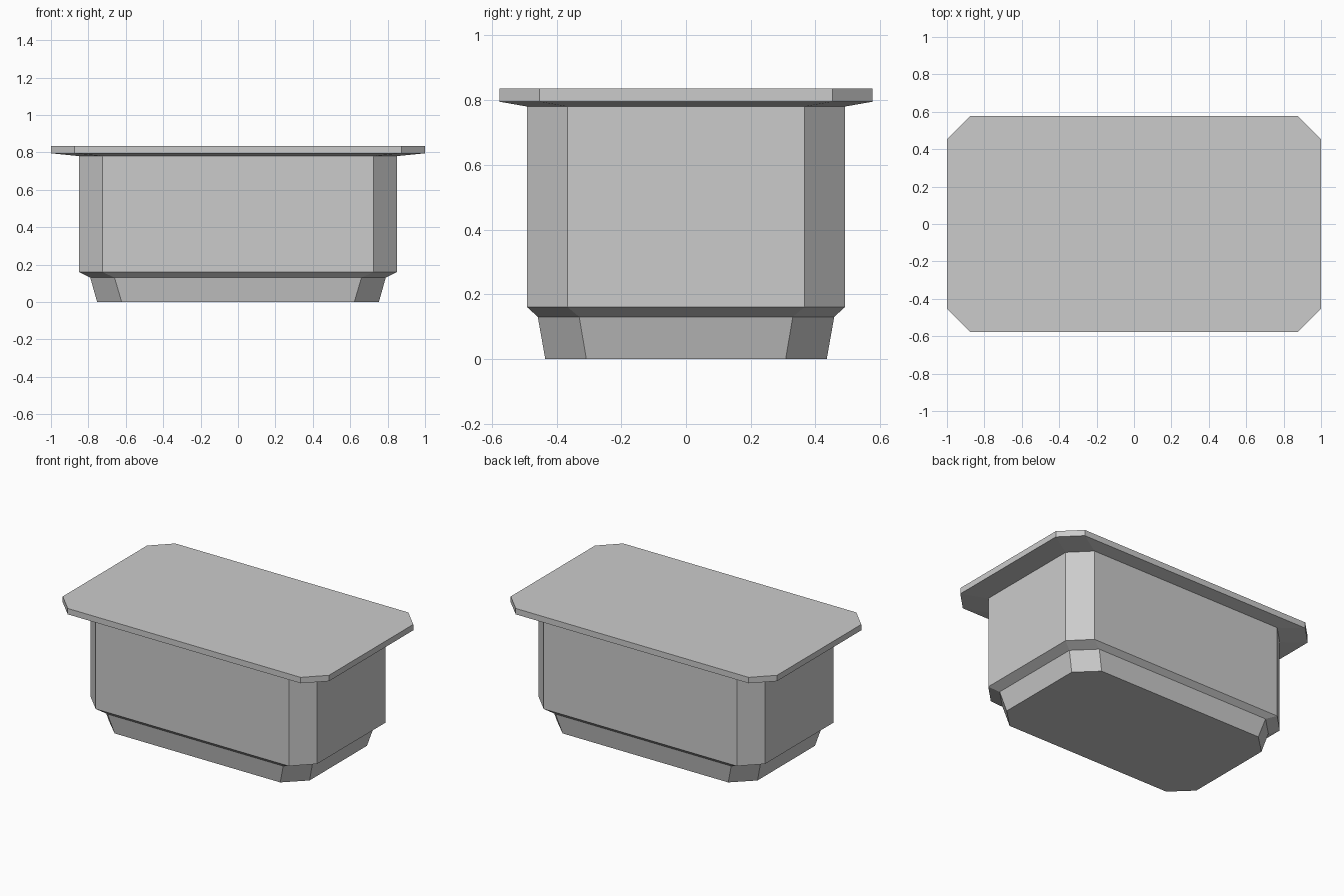
import bpy
import bmesh

cube = bpy.data.objects.get("Cube")
if cube:
    bpy.data.objects.remove(cube, do_unlink=True)

# Single plain grey
grey = bpy.data.materials.new("light_grey")
grey.use_nodes = True
colour = (0.6, 0.6, 0.6, 1.0)
grey.diffuse_color = colour
grey.node_tree.nodes["Principled BSDF"].inputs["Base Color"].default_value = colour


def octagon(bm, z, half_x, half_y, flat_x, flat_y):
    """Ring of a rectangle with clipped corners, counter-clockwise."""
    quarter = [(half_x, flat_y), (flat_x, half_y)]
    mirrored = [(-x, y) for x, y in reversed(quarter)]
    half = quarter + mirrored
    ring = half + [(-x, -y) for x, y in half]
    return [bm.verts.new((x, y, z)) for x, y in ring]


def loft(name, sections, cap_bottom=False, cap_top=False):
    """Flat-faced shell through a stack of clipped rectangles."""
    bm = bmesh.new()
    rings = [octagon(bm, *s) for s in sections]
    for low, high in zip(rings, rings[1:]):
        for i in range(len(low)):
            j = (i + 1) % len(low)
            bm.faces.new((low[i], low[j], high[j], high[i]))
    if cap_bottom:
        bm.faces.new(list(reversed(rings[0])))
    if cap_top:
        bm.faces.new(rings[-1])
    mesh = bpy.data.meshes.new(name)
    bm.to_mesh(mesh)
    bm.free()
    mesh.materials.append(grey)
    obj = bpy.data.objects.new(name, mesh)
    bpy.context.collection.objects.link(obj)
    return obj


# Cross-sections: height, half width, half depth, flat half width, flat half depth
foot_bottom = (0.0, 0.753, 0.435, 0.622, 0.308)
foot_top = (0.13, 0.79, 0.458, 0.66, 0.33)
body_bottom = (0.16, 0.85, 0.491, 0.725, 0.366)
body_top = (0.78, *body_bottom[1:])
lid_bottom = (0.795, 1.0, 0.577, 0.875, 0.452)
lid_top = (0.835, *lid_bottom[1:])

# Tapered foot, straight body with sloped underside, overhanging lid
loft("tapered_foot", [foot_bottom, foot_top], cap_bottom=True)
loft("body", [foot_top, body_bottom, body_top])
loft("lid", [body_top, lid_bottom, lid_top], cap_top=True)
